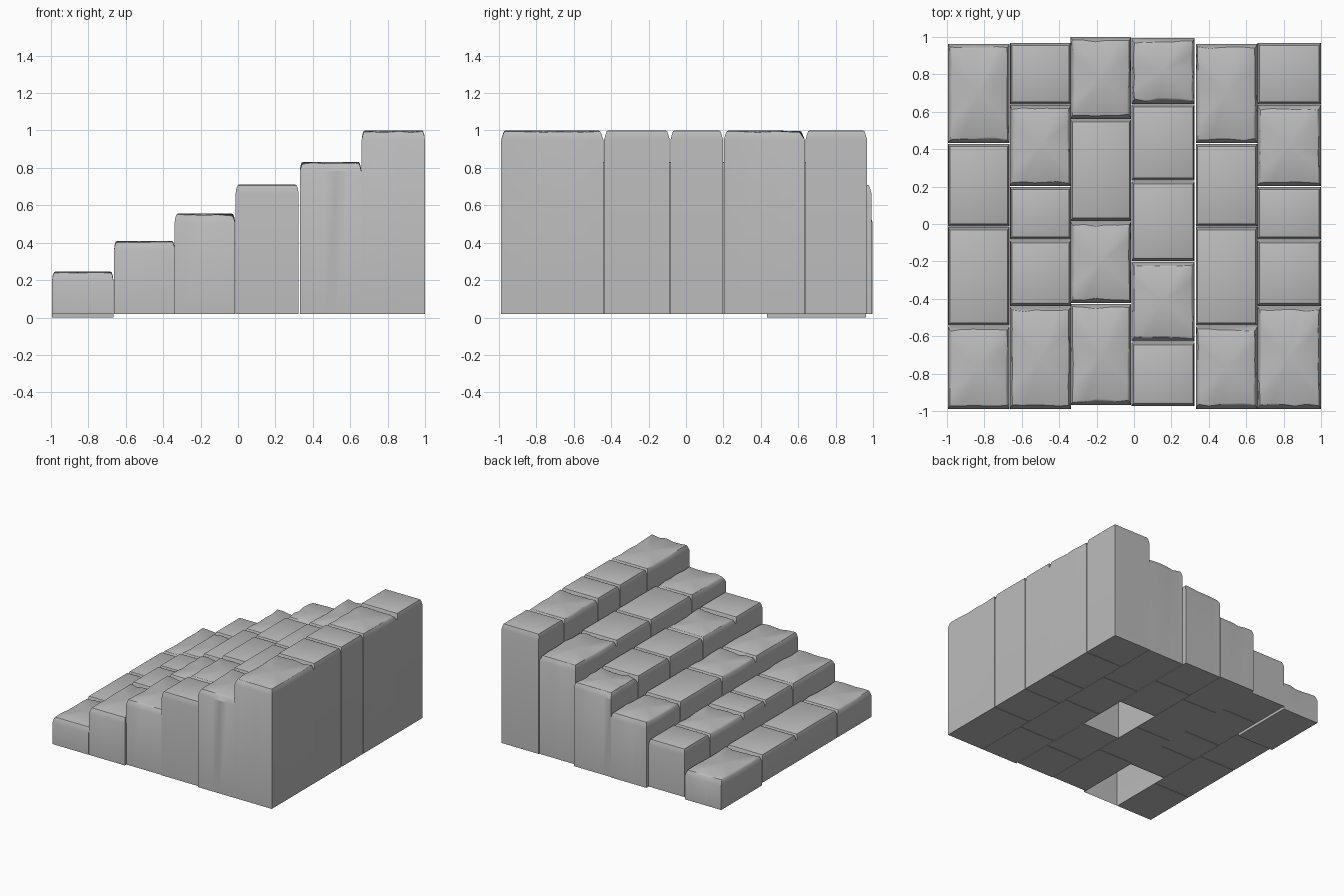
import bpy, bmesh, math, random

if "Cube" in bpy.data.objects:
    bpy.data.objects.remove(bpy.data.objects["Cube"])
random.seed(4)

stone = bpy.data.materials.new("grey_stone")
stone.diffuse_color = (0.5, 0.5, 0.5, 1)
stone.use_nodes = True
stone.node_tree.nodes["Principled BSDF"].inputs["Base Color"].default_value = stone.diffuse_color
BASE = 0.02


def block(name, x0, x1, y0, y1, top, worn, bottom=BASE, open_base=False):
    """Stone column: straight sides, softened top rim, optionally chipped."""
    n = 5 if worn else 1
    bm = bmesh.new()
    # (height, inset in x, inset in y)
    levels = [(bottom, 0, 0), (top - 0.05, 0, 0),
              (top - 0.02, 0.004, 0.008), (top - 0.004, 0.010, 0.014), (top, 0.017, 0.022)]
    unit = []
    for (ax, ay), (bx, by) in (((0, 0), (1, 0)), ((1, 0), (1, 1)),
                               ((1, 1), (0, 1)), ((0, 1), (0, 0))):
        unit += [(ax + (bx - ax) * i / n, ay + (by - ay) * i / n) for i in range(n)]
    chips = [random.uniform(0, 0.012) if worn else 0 for _ in unit]
    rings = []
    for k, (z, ix, iy) in enumerate(levels):
        ring = []
        for (u, v), chip in zip(unit, chips):
            c = chip if k >= 2 else 0
            x = x0 + ix + u * (x1 - x0 - 2 * ix) + (0.5 - u) * 2 * c * 0.5
            y = y0 + iy + v * (y1 - y0 - 2 * iy) + (0.5 - v) * 2 * c
            ring.append(bm.verts.new((x, y, z - (c * 0.7 if k >= 3 else 0))))
        rings.append(ring)
    m = len(unit)
    for a, b in zip(rings, rings[1:]):
        for i in range(m):
            j = (i + 1) % m
            bm.faces.new((a[i], a[j], b[j], b[i]))
    # top cap, domed slightly on the worn stones
    if worn:
        mid = bm.verts.new(((x0 + x1) / 2, (y0 + y1) / 2, top))
        for i in range(m):
            bm.faces.new((rings[-1][i], rings[-1][(i + 1) % m], mid))
    else:
        bm.faces.new(rings[-1])
    if not open_base:
        bm.faces.new(rings[0][::-1])
    mesh = bpy.data.meshes.new(name)
    bm.to_mesh(mesh)
    bm.free()
    mesh.materials.append(stone)
    ob = bpy.data.objects.new(name, mesh)
    bpy.context.collection.objects.link(ob)
    bpy.context.view_layer.objects.active = ob
    ob.select_set(True)
    bpy.ops.object.shade_smooth_by_angle(angle=math.radians(30))
    ob.select_set(False)


# joint positions along each step, front to back
four = [-0.99, -0.545, -0.015, 0.43, 0.965]
five = [-0.99, -0.44, -0.085, 0.2, 0.637, 0.97]
# left, right, height, joints, worn stones
steps = [
    (-0.995, -0.664, 0.245, four, {0, 3}),
    (-0.664, -0.336, 0.41, five, {0, 3}),
    (-0.340, -0.014, 0.555, [-0.97, -0.425, 0.015, 0.56, 1.0], {0, 1, 3}),
    (-0.014, 0.325, 0.71, [-0.975, -0.63, -0.2, 0.23, 0.64, 0.995], {1, 4}),
    (0.329, 0.66, 0.832, four, {0, 3}),
    (0.66, 1.0, 1.0, five, {0, 3}),
]
hollow = {(1, 0), (3, 2)}  # stones left open underneath

for s, (x0, x1, top, joints, worn) in enumerate(steps):
    for i, (a, b) in enumerate(zip(joints, joints[1:])):
        low = 0.0 if (s, i) == (0, 3) else BASE
        block(f"step_{s + 1}_stone_{i + 1}", x0 + 0.001, x1 - 0.001, a + 0.002, b - 0.002,
              top, i in worn, low, (s, i) in hollow)
